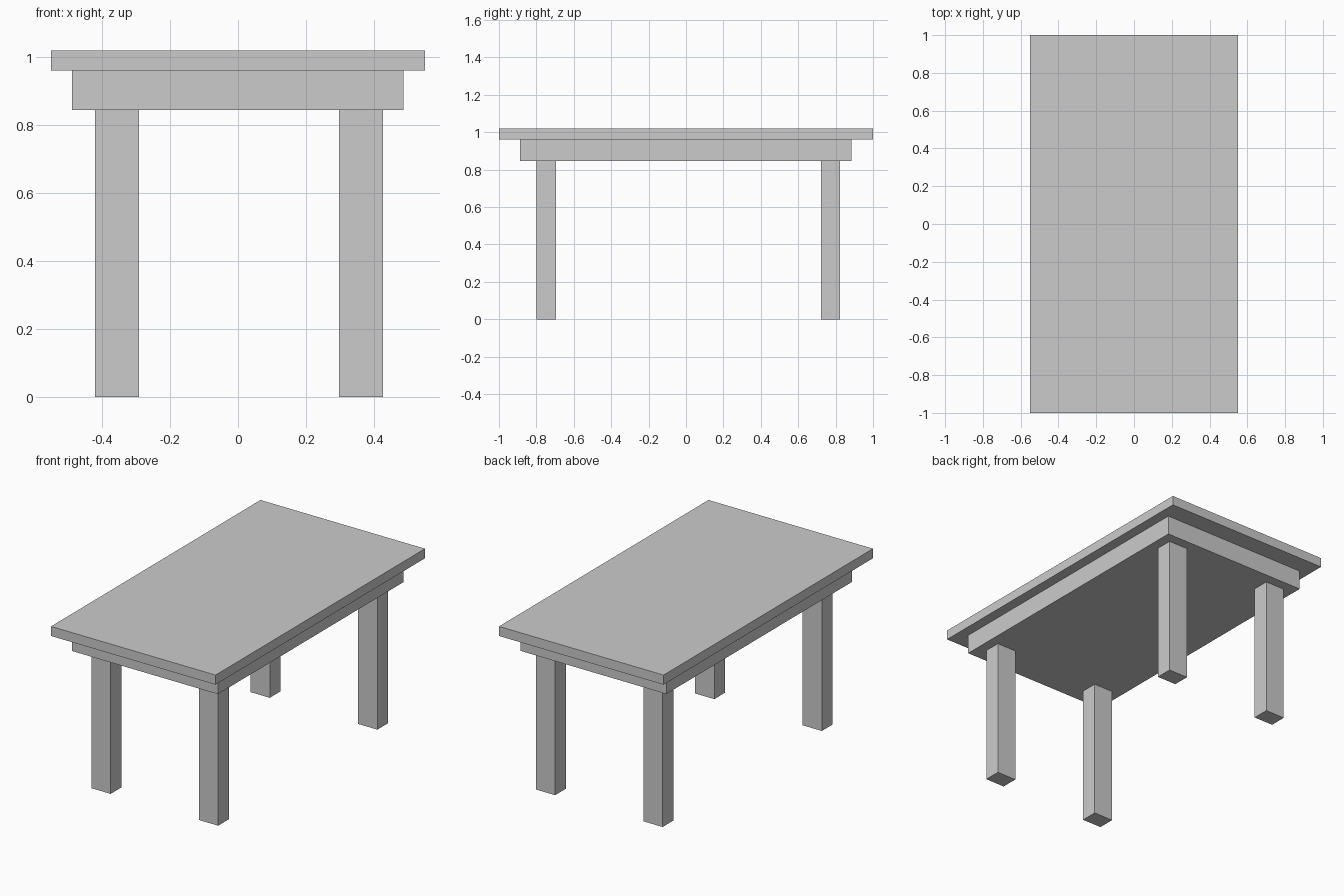
import bpy

if "Cube" in bpy.data.objects:
    bpy.data.objects.remove(bpy.data.objects["Cube"])


def box(name, x, y, z):
    """Box spanning the given (min, max) range on each axis."""
    spans = (x, y, z)
    centre = [(a + b) / 2 for a, b in spans]
    bpy.ops.mesh.primitive_cube_add(size=1, location=centre)
    obj = bpy.context.object
    obj.name = name
    obj.scale = [b - a for a, b in spans]
    bpy.ops.object.transform_apply(location=False, rotation=False, scale=True)
    return obj


APRON_BOTTOM, TOP_BOTTOM, TOP = 0.845, 0.962, 1.02

# Tabletop slab and the solid apron block under it
box("tabletop", (-0.55, 0.55), (-1, 1), (TOP_BOTTOM, TOP))
box("apron", (-0.488, 0.487), (-0.888, 0.885), (APRON_BOTTOM, TOP_BOTTOM))

# Four legs, set very slightly off centre
leg_x = {"left": (-0.421, -0.292), "right": (0.298, 0.427)}
leg_y = {"front": (-0.799, -0.696), "back": (0.721, 0.824)}
for side, x in leg_x.items():
    for end, y in leg_y.items():
        box(f"{end}_{side}_leg", x, y, (0, APRON_BOTTOM))
